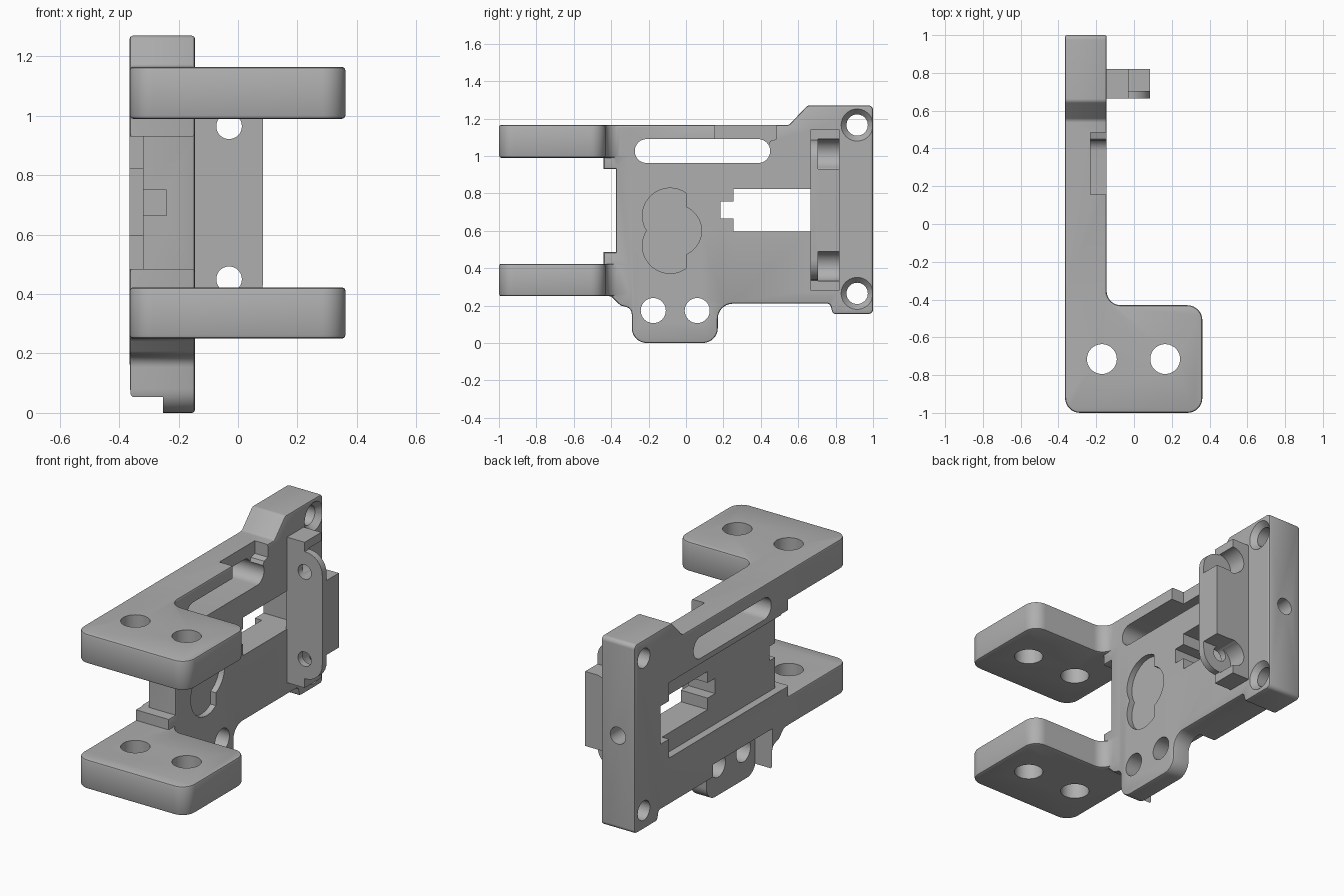
import bpy, bmesh
from math import cos, sin, pi, radians, tan
from mathutils import Vector, Matrix

cube = bpy.data.objects.get("Cube")
if cube:
    bpy.data.objects.remove(cube, do_unlink=True)

grey = bpy.data.materials.new("plain grey")
grey.use_nodes = True
COLOUR = (0.43, 0.43, 0.43, 1)
grey.diffuse_color = COLOUR
grey.node_tree.nodes["Principled BSDF"].inputs["Base Color"].default_value = COLOUR


def place(axis, u, v, w):
    """Profile coordinates u, v and depth w along the given axis."""
    return {"x": (w, u, v), "y": (u, w, v), "z": (u, v, w)}[axis]


def arc(cu, cv, r, start, end, steps=20):
    angles = [radians(start + (end - start) * i / steps) for i in range(steps + 1)]
    return [(cu + r * cos(a), cv + r * sin(a)) for a in angles]


def rounded(corners, steps=8):
    """Replace each (u, v, radius) corner by a tangent arc."""
    out = []
    for i, (u, v, r) in enumerate(corners):
        p = Vector((u, v))
        if r == 0:
            out.append((u, v))
            continue
        a = (Vector(corners[i - 1][:2]) - p).normalized()
        b = (Vector(corners[(i + 1) % len(corners)][:2]) - p).normalized()
        half = a.angle(b) / 2
        centre = p + (a + b).normalized() * (r / sin(half))
        s = p + a * (r / tan(half)) - centre
        turn = s.angle_signed(p + b * (r / tan(half)) - centre)
        for k in range(steps + 1):
            t = -turn * k / steps
            out.append((centre.x + s.x * cos(t) - s.y * sin(t),
                        centre.y + s.x * sin(t) + s.y * cos(t)))
    return out


def finish(name, bm, bevel=0):
    bmesh.ops.recalc_face_normals(bm, faces=bm.faces)
    if bevel:
        rims = [e for e in bm.edges if any(len(f.verts) > 4 for f in e.link_faces)]
        bmesh.ops.bevel(bm, geom=rims, offset=bevel, segments=2,
                        profile=0.5, affect='EDGES')
    mesh = bpy.data.meshes.new(name)
    bm.to_mesh(mesh)
    bm.free()
    mesh.materials.append(grey)
    ob = bpy.data.objects.new(name, mesh)
    bpy.context.collection.objects.link(ob)
    return ob


def prism(name, pts, axis, lo, hi, bevel=0):
    bm = bmesh.new()
    ends = [[bm.verts.new(place(axis, u, v, w)) for u, v in pts] for w in (lo, hi)]
    n = len(pts)
    bm.faces.new(ends[0])
    bm.faces.new(ends[1])
    for i in range(n):
        j = (i + 1) % n
        bm.faces.new((ends[0][i], ends[0][j], ends[1][j], ends[1][i]))
    return finish(name, bm, bevel)


def box(name, x, y, z):
    return prism(name, [(x[0], y[0]), (x[1], y[0]), (x[1], y[1]), (x[0], y[1])], "z", *z)


def rod(name, axis, u, v, r, lo, hi, r2=None):
    """Round cutter; r2 makes it a cone."""
    bm = bmesh.new()
    bmesh.ops.create_cone(bm, cap_ends=True, segments=40, radius1=r,
                          radius2=r if r2 is None else r2, depth=hi - lo)
    turn = {"x": Matrix.Rotation(pi / 2, 4, 'Y'),
            "y": Matrix.Rotation(-pi / 2, 4, 'X'), "z": Matrix()}[axis]
    spot = Matrix.Translation(place(axis, u, v, (lo + hi) / 2))
    bmesh.ops.transform(bm, matrix=spot @ turn, verts=bm.verts)
    return finish(name, bm)


def combine(target, other, operation='DIFFERENCE'):
    other.hide_render = True
    mod = target.modifiers.new("combine", 'BOOLEAN')
    mod.operation = operation
    mod.solver = 'EXACT'
    mod.object = other
    bpy.context.view_layer.objects.active = target
    bpy.ops.object.modifier_apply(modifier=mod.name)
    bpy.data.objects.remove(other, do_unlink=True)


BACK, FACE = -0.365, -0.145   # plate thickness in x

# Upright plate with bottom tab and end post
body = prism("bracket_body", rounded([
    (-.44, .25, 0), (-.40, .25, .03), (-.35, .20, .04), (-.29, .185, .04),
    (-.29, 0, .08), (.17, 0, .08), (.17, .21, .08), (.77, .21, .02),
    (.785, .155, .02), (1, .155, .025), (1, 1.27, .025), (.65, 1.27, .03),
    (.55, 1.165, .03), (-.44, 1.165, 0), (-.44, .93, 0), (-.375, .93, 0),
    (-.375, .485, 0), (-.44, .485, 0)]), "x", BACK, FACE, .01)

# Two mounting flanges
flange = rounded([(BACK, -1, .08), (.362, -1, .08), (.362, -.43, .08),
                  (FACE, -.43, .075), (FACE, -.3, 0), (BACK, -.3, 0)])
for low, high in ((.25, .423), (.99, 1.165)):
    combine(body, prism("flange", flange, "z", low, high, .012), 'UNION')
for x in (-.17, .165):
    combine(body, rod("flange_hole", "z", x, -.715, .079, .1, 1.4))

# Back face: wide shallow channel, thinned tab, front notch
combine(body, box("channel", (-.5, -.32), (-.6, .68), (.485, .93)))
combine(body, box("tab_relief", (-.5, -.253), (-.285, .27), (-.1, .29)))
combine(body, box("front_notch", (-.4, -.24), (-.5, -.32), (.665, .75)))

# Window with small side notch
combine(body, box("window", (-.5, 0), (.255, .76), (.597, .822)))
combine(body, box("window_notch", (-.5, 0), (.185, .27), (.665, .755)))

# Long rounded slot and open relief in the top rail
slot = arc(-.21, 1.026, .064, 90, 270) + arc(.386, 1.026, .064, -90, 90)
combine(body, prism("slot", slot, "x", -.5, 0))
combine(body, prism("rail_relief", [(.155, 1.03), (.43, 1.03), (.45, 1.08),
                                    (.485, 1.09), (.485, 1.3), (.155, 1.3)], "x", -.23, 0))

# Shallow lobed pocket on the face
pocket = (arc(-.085, .68, .148, 55, 212) + arc(-.085, .52, .148, 148, 305)
          + arc(-.055, .60, .138, -66, 66))
combine(body, prism("pocket", pocket, "x", FACE - .035, 0))

# Tab holes, countersunk post holes, blind hole in the post end
for y in (-.175, .06):
    combine(body, rod("tab_hole", "x", y, .173, .067, -.5, 0))
for z in (.265, 1.165):
    combine(body, rod("post_hole", "x", .915, z, .057, -.5, 0))
    combine(body, rod("countersink", "x", .915, z, .055, FACE - .035, FACE + .005, .09))
combine(body, rod("end_hole", "y", -.255, .71, .05, .82, 1.1))

# Hinge block standing off the face
hinge = rounded([(FACE - .006, .28, 0), (-.03, .28, 0), (-.03, .335, 0), (.085, .335, .11),
                 (.085, 1.085, .11), (-.03, 1.085, 0), (-.03, 1.14, 0), (FACE - .006, 1.14, 0)])
block = prism("hinge_block", hinge, "y", .665, .82)
for z, hole in ((.41, .45), (1.01, .965)):
    # Round scoop opening sideways behind a thin front wall
    scoop = arc(-.03, z, .08, 90, 270) + [(.2, z - .08), (.2, z + .08)]
    combine(block, prism("scoop", scoop, "y", .705, .9))
    combine(block, rod("pin_hole", "y", -.03, hole, .043, .5, .9))
combine(body, block, 'UNION')

# Smooth curved walls, keep edges crisp
bpy.ops.object.select_all(action='DESELECT')
body.select_set(True)
bpy.context.view_layer.objects.active = body
bpy.ops.object.shade_smooth_by_angle(angle=radians(30))
